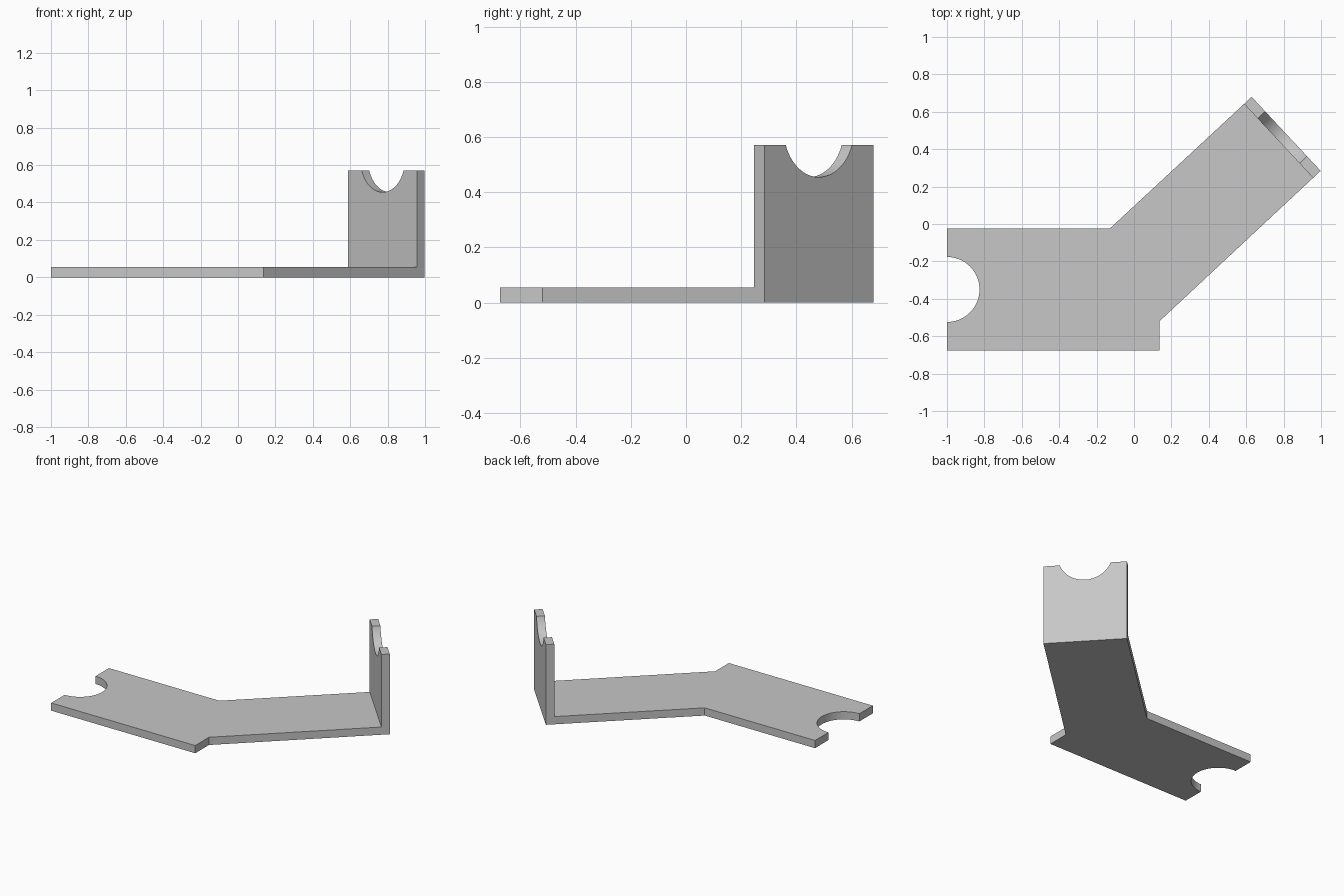
import bpy, bmesh
from math import radians, asin, sin, cos, pi
from mathutils import Vector, Matrix

cube = bpy.data.objects.get("Cube")
if cube:
    bpy.data.objects.remove(cube, do_unlink=True)

THICK = 0.055            # sheet thickness
HEIGHT = 0.572           # top of the upright
WIDTH = 0.541            # width of the angled arm
NOTCH = 0.174            # notch radius
ANGLE = radians(43)      # direction of the arm

grey = bpy.data.materials.new("plain_grey")
grey.use_nodes = True
colour = (0.57, 0.57, 0.57, 1)
grey.diffuse_color = colour
grey.node_tree.nodes["Principled BSDF"].inputs["Base Color"].default_value = colour


def arc(cx, cy, radius, start, end, steps=40):
    """Points along an arc from start to end angle."""
    angles = [start + (end - start) * i / steps for i in range(steps + 1)]
    return [(cx + radius * cos(a), cy + radius * sin(a)) for a in angles]


def sheet(name, outline, matrix=Matrix()):
    """Extrude a flat outline by the sheet thickness and place it."""
    bm = bmesh.new()
    face = bm.faces.new([bm.verts.new((x, y, 0)) for x, y in outline])
    ext = bmesh.ops.extrude_face_region(bm, geom=[face])
    top = [v for v in ext["geom"] if isinstance(v, bmesh.types.BMVert)]
    bmesh.ops.translate(bm, verts=top, vec=(0, 0, THICK))
    bmesh.ops.transform(bm, matrix=matrix, verts=bm.verts)
    bmesh.ops.recalc_face_normals(bm, faces=bm.faces)
    mesh = bpy.data.meshes.new(name)
    bm.to_mesh(mesh)
    bm.free()
    mesh.materials.append(grey)
    obj = bpy.data.objects.new(name, mesh)
    bpy.context.collection.objects.link(obj)
    bpy.ops.object.select_all(action="DESELECT")
    obj.select_set(True)
    bpy.context.view_layer.objects.active = obj
    bpy.ops.object.shade_smooth_by_angle(angle=radians(30))
    return obj


# Arm frame: along the arm, and across it
along = Vector((cos(ANGLE), sin(ANGLE), 0))
across = Vector((-sin(ANGLE), cos(ANGLE), 0))
tip = Vector((0.998, 0.284, 0))
inner = tip - along * THICK
inner_far = inner + across * WIDTH

# Base plate: bent outline with a round notch in its left edge
outline = [(-1, -0.675), (0.135, -0.675), (0.135, -0.521),
           inner.xy, inner_far.xy, (-0.13, -0.025), (-1, -0.025)]
outline += arc(-1, -0.35, NOTCH, pi / 2, -pi / 2)
sheet("base_plate", outline)

# Upright at the arm's end, with a round notch in its top edge
centre_z = 0.629
dip = asin((centre_z - HEIGHT) / NOTCH)
profile = [(0, 0), (WIDTH, 0), (WIDTH, HEIGHT)]
profile += arc(WIDTH / 2, centre_z, NOTCH, -dip, dip - pi)
profile.append((0, HEIGHT))
frame = Matrix((across, (0, 0, 1), along)).transposed().to_4x4()
sheet("upright", profile, Matrix.Translation(inner) @ frame)
